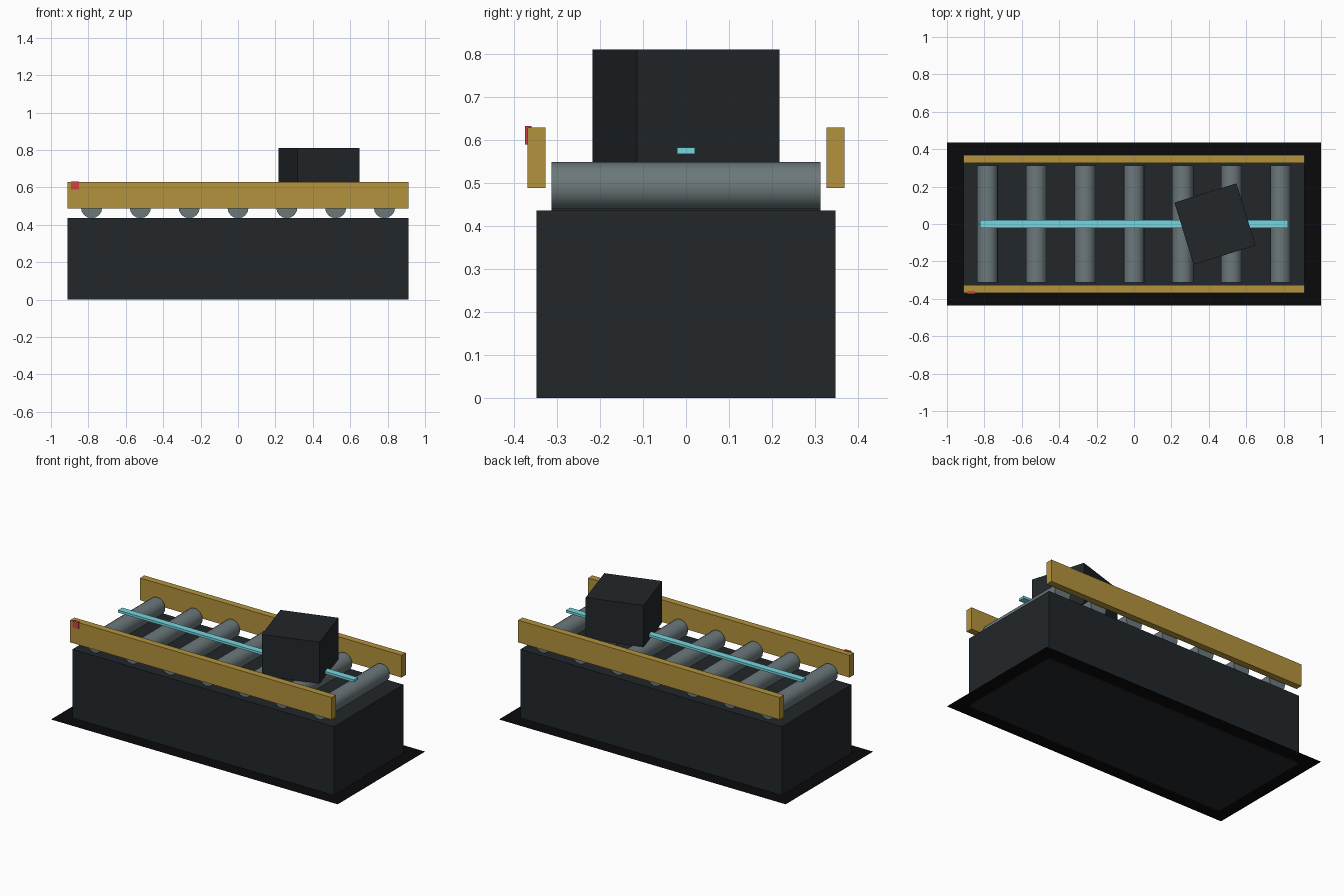
import bpy
from math import pi, radians

default = bpy.data.objects.get("Cube")
if default:
    bpy.data.objects.remove(default, do_unlink=True)


def material(name, rgb):
    mat = bpy.data.materials.new(name)
    mat.use_nodes = True
    color = (*rgb, 1)
    mat.diffuse_color = color
    mat.node_tree.nodes["Principled BSDF"].inputs["Base Color"].default_value = color
    return mat


def finish(name, mat):
    obj = bpy.context.object
    obj.name = name
    obj.data.name = name
    obj.data.materials.append(mat)
    return obj


def box(name, center, size, mat, turn=0):
    bpy.ops.mesh.primitive_cube_add(size=1, location=center, rotation=(0, 0, turn))
    bpy.context.object.scale = size
    bpy.ops.object.transform_apply(location=False, rotation=False, scale=True)
    return finish(name, mat)


charcoal = material("charcoal", (0.016, 0.020, 0.023))
black = material("black", (0.003, 0.003, 0.004))
steel = material("steel", (0.15, 0.19, 0.20))
ochre = material("ochre", (0.45, 0.29, 0.045))
cyan = material("cyan", (0.18, 0.68, 0.75))
red = material("red", (0.65, 0.06, 0.06))

# Thin floor sheet around the foot of the base
bpy.ops.mesh.primitive_plane_add(size=1, location=(0, 0, 0.004))
bpy.context.object.scale = (2, 0.87, 1)
bpy.ops.object.transform_apply(location=False, rotation=False, scale=True)
finish("floor_sheet", black)

# Solid base block
box("base", (0, 0, 0.218), (1.824, 0.695, 0.436), charcoal)

# Row of rollers lying across the base
roller_count = 7
for i in range(roller_count):
    x = (i - (roller_count - 1) / 2) * 0.261
    bpy.ops.mesh.primitive_cylinder_add(
        vertices=16, radius=0.0565, depth=0.625,
        location=(x, 0, 0.492), rotation=(pi / 2, 0, 0))
    finish(f"roller_{i + 1}", steel)
    bpy.ops.object.shade_smooth_by_angle(angle=radians(35))

# Side rails
for name, side in (("front_rail", -1), ("back_rail", 1)):
    box(name, (0, side * 0.348, 0.5585), (1.824, 0.042, 0.14), ochre)

# Guide strip along the middle
box("guide_strip", (0, 0, 0.575), (1.645, 0.042, 0.015), cyan)

# Turned crate riding on the rollers
box("crate", (0.433, 0, 0.679), (0.347, 0.347, 0.262), charcoal, turn=0.3)

# Small warning lamp on the front rail
box("warning_lamp", (-0.871, -0.367, 0.611), (0.043, 0.016, 0.043), red)
